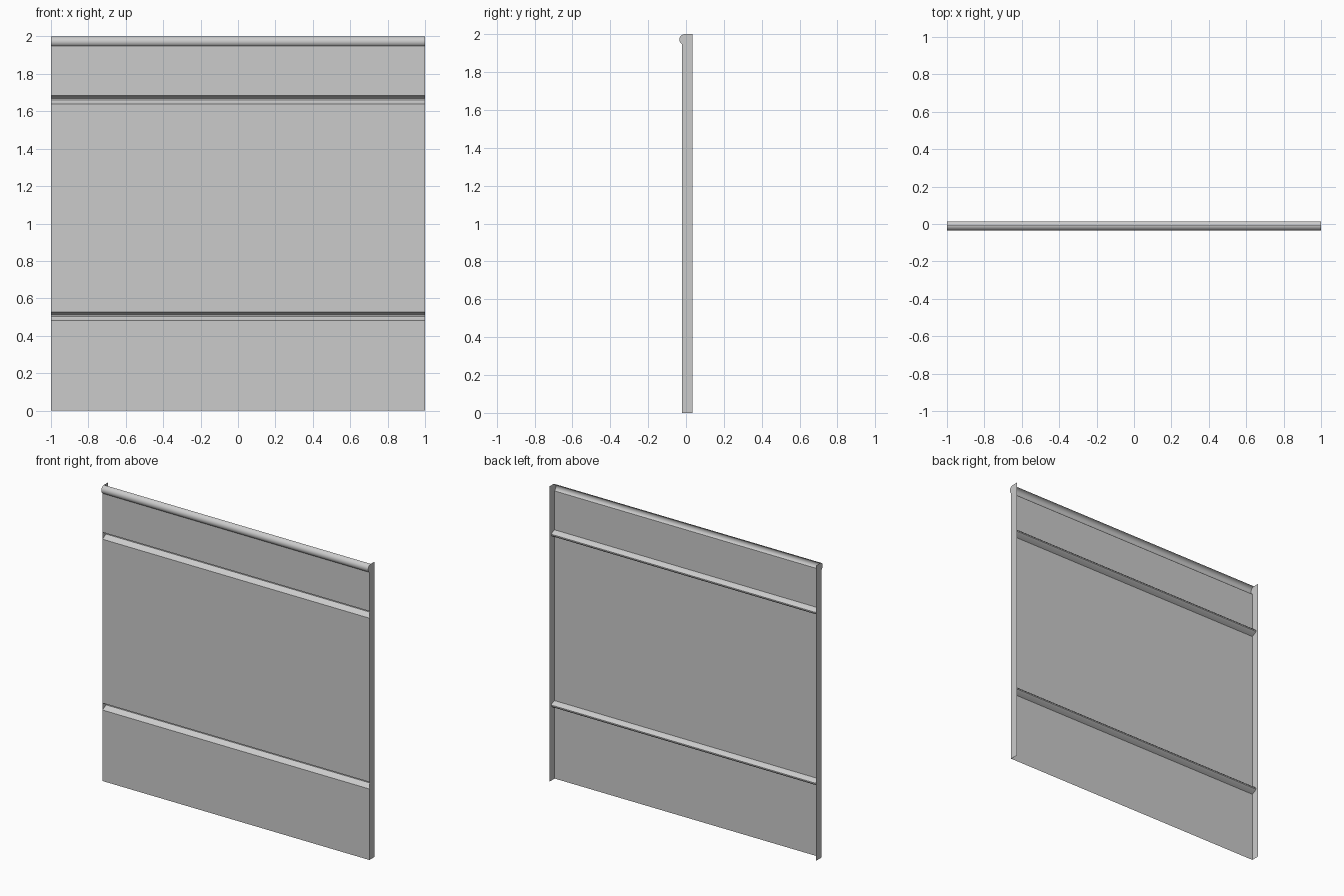
import bpy
import math

if "Cube" in bpy.data.objects:
    bpy.data.objects.remove(bpy.data.objects["Cube"])

FRONT = -0.022   # plane of the sheet
BACK = 0.035     # rear edge of the side flanges

steel = bpy.data.materials.new("light grey metal")
steel.use_nodes = True
grey = (0.6, 0.6, 0.6, 1)
steel.diffuse_color = grey
steel.node_tree.nodes["Principled BSDF"].inputs["Base Color"].default_value = grey


def make(name, verts, faces):
    mesh = bpy.data.meshes.new(name)
    mesh.from_pydata(verts, [], faces)
    mesh.materials.append(steel)
    ob = bpy.data.objects.new(name, mesh)
    bpy.context.collection.objects.link(ob)
    return ob


def sweep(name, profile):
    """Carry a (y, z) profile across the full width; it faces the front."""
    verts = [(x, y, z) for y, z in profile for x in (-1, 1)]
    faces = [(2 * i, 2 * i + 1, 2 * i + 3, 2 * i + 2) for i in range(len(profile) - 1)]
    ob = make(name, verts, faces)
    bpy.ops.object.select_all(action="DESELECT")
    ob.select_set(True)
    bpy.context.view_layer.objects.active = ob
    bpy.ops.object.shade_smooth_by_angle(angle=math.radians(35))


def groove(z):
    """Rounded V pressed backwards into the sheet."""
    return [(FRONT, z - 0.024), (0.005, z - 0.010), (0.013, z - 0.002),
            (0.013, z + 0.006), (0.005, z + 0.015), (FRONT, z + 0.023)]


# Rolled bead along the top edge, bulging to the front
radius, centre_y, centre_z = 0.028, -0.007, 1.972
start, steps = math.radians(238), 12
bead = []
for i in range(steps + 1):
    a = start + (math.radians(90) - start) * i / steps
    bead.append((centre_y + radius * math.cos(a), centre_z + radius * math.sin(a)))
bead[0] = (FRONT, bead[0][1])

# Sheet with two pressed grooves
sweep("front_panel", [(FRONT, 0)] + groove(0.505) + groove(1.662) + [bead[0]])
sweep("top_bead", bead)

# Side flanges, which also close the ends of the bead
outline = [(FRONT, 0)] + bead + [(BACK, 2), (BACK, 0)]
for name, x in (("left_flange", 1), ("right_flange", -1)):
    order = list(range(len(outline)))
    if x > 0:
        order.reverse()
    make(name, [(x, y, z) for y, z in outline], [order])
